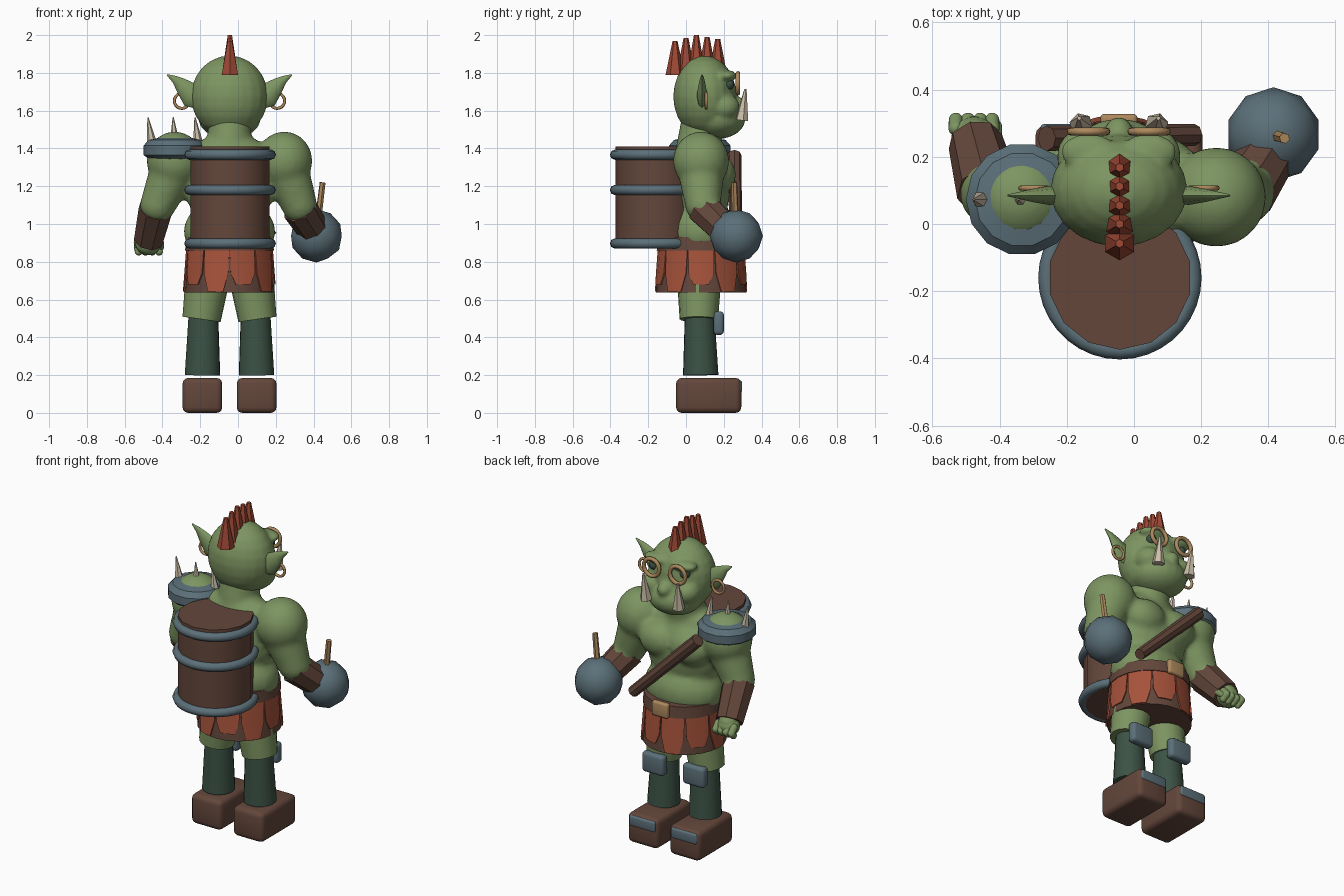
import bpy, bmesh, math
from mathutils import Vector, Matrix

if "Cube" in bpy.data.objects:
    bpy.data.objects.remove(bpy.data.objects["Cube"])

CX = -0.045  # body centre line


def mat(name, col):
    m = bpy.data.materials.new(name)
    m.diffuse_color = (*col, 1)
    m.use_nodes = True
    m.node_tree.nodes["Principled BSDF"].inputs["Base Color"].default_value = m.diffuse_color
    return m


GREEN = mat("green skin", (0.205, 0.30, 0.12))
BROWN = mat("brown leather", (0.125, 0.062, 0.043))
STEEL = mat("steel grey", (0.105, 0.16, 0.19))
BOOT = mat("dark green cloth", (0.045, 0.085, 0.06))
GOLD = mat("tan brass", (0.42, 0.25, 0.11))
BONE = mat("bone", (0.60, 0.52, 0.39))
CLOTH = mat("orange cloth", (0.38, 0.085, 0.043))
HAIR = mat("red hair", (0.34, 0.065, 0.035))


def obj(name, bm, m, angle=30):
    bmesh.ops.recalc_face_normals(bm, faces=bm.faces)
    me = bpy.data.meshes.new(name)
    bm.to_mesh(me)
    bm.free()
    o = bpy.data.objects.new(name, me)
    bpy.context.collection.objects.link(o)
    me.materials.append(m)
    if angle:
        bpy.ops.object.select_all(action='DESELECT')
        o.select_set(True)
        bpy.context.view_layer.objects.active = o
        bpy.ops.object.shade_smooth_by_angle(angle=math.radians(angle))
    return o


def add_ball(bm, c, r, rot=None):
    M = Matrix.Translation(c) @ (rot or Matrix()) @ Matrix.Diagonal((*r, 1))
    bmesh.ops.create_uvsphere(bm, u_segments=20, v_segments=12, radius=1, matrix=M)


def add_rod(bm, a, b, r1, r2, n, spin=0):
    a, b = Vector(a), Vector(b)
    q = (b - a).to_track_quat('Z', 'Y').to_matrix().to_4x4()
    M = Matrix.Translation((a + b) / 2) @ q @ Matrix.Rotation(spin, 4, 'Z')
    bmesh.ops.create_cone(bm, cap_ends=True, segments=n, radius1=r1, radius2=r2,
                          depth=(b - a).length, matrix=M)


def rod(name, a, b, r1, r2, n, m, angle=30, spin=0):
    bm = bmesh.new()
    add_rod(bm, a, b, r1, r2, n, spin)
    return obj(name, bm, m, angle)


def limb(bm, a, b, r1, r2):
    add_rod(bm, a, b, r1, r2, 20)
    add_ball(bm, a, (r1,) * 3)
    add_ball(bm, b, (r2,) * 3)


def box(name, c, s, m, bevel=0.02):
    bm = bmesh.new()
    bmesh.ops.create_cube(bm, size=1, matrix=Matrix.Translation(c) @ Matrix.Diagonal((*s, 1)))
    bmesh.ops.bevel(bm, geom=bm.edges[:], offset=bevel, segments=3, profile=0.5, affect='EDGES')
    return obj(name, bm, m, 40)


def ring(name, c, R, r, m, rot=(0, 0, 0), n=36):
    bpy.ops.mesh.primitive_torus_add(location=c, rotation=rot, major_radius=R, minor_radius=r,
                                     major_segments=n, minor_segments=8)
    o = bpy.context.object
    o.name = name
    o.data.materials.append(m)
    bpy.ops.object.shade_smooth()
    return o


def remesh(o, voxel, it=4):
    d = o.modifiers.new("fuse", 'REMESH')
    d.mode, d.voxel_size, d.use_smooth_shade = 'VOXEL', voxel, True
    s = o.modifiers.new("soften", 'SMOOTH')
    s.factor, s.iterations = 0.5, it


# torso, shoulders and arms fused into one skin
bm = bmesh.new()
add_ball(bm, (CX, 0.08, 1.20), (0.235, 0.155, 0.26))
add_ball(bm, (CX, 0.08, 0.96), (0.245, 0.185, 0.18))
add_ball(bm, (CX, 0.06, 1.37), (0.22, 0.125, 0.10))
limb(bm, (CX, 0.06, 1.36), (CX, 0.09, 1.55), 0.12, 0.115)
for s in (-1, 1):
    add_ball(bm, (CX + s * 0.105, 0.17, 1.26), (0.13, 0.095, 0.105))
    add_ball(bm, (CX + s * 0.29, 0.08, 1.335), (0.15, 0.15, 0.155))
    if s < 0:
        elbow, wrist = (-0.425, 0.09, 1.10), (-0.475, 0.26, 0.91)
    else:
        elbow, wrist = (0.325, 0.09, 1.10), (0.41, 0.23, 0.94)
    limb(bm, (CX + s * 0.30, 0.08, 1.28), elbow, 0.125, 0.095)
    limb(bm, elbow, wrist, 0.085, 0.06)
remesh(obj("torso_and_arms", bm, GREEN), 0.018)

# head with jaw, brow and nose
bm = bmesh.new()
add_ball(bm, (CX, 0.10, 1.675), (0.205, 0.168, 0.217))
add_ball(bm, (CX, 0.165, 1.555), (0.165, 0.15, 0.105))
add_ball(bm, (CX, 0.265, 1.63), (0.045, 0.055, 0.045))
for s in (-1, 1):
    add_ball(bm, (CX + s * 0.09, 0.215, 1.785), (0.085, 0.055, 0.03))
    add_ball(bm, (CX + s * 0.11, 0.20, 1.62), (0.075, 0.085, 0.07))
remesh(obj("head", bm, GREEN), 0.013, 3)

for s, side in ((-1, "left"), (1, "right")):
    # pointed ear as a curved flattened loft
    bm = bmesh.new()
    prev = None
    for d, z, h, w in ((0.15, 1.66, 0.05, 0.026), (0.21, 1.685, 0.058, 0.028),
                       (0.255, 1.73, 0.038, 0.02), (0.29, 1.765, 0.018, 0.012), (0.33, 1.79, 0.003, 0.003)):
        cur = [bm.verts.new((CX + s * (d - 0.5 * h * math.sin(t)), 0.085 + w * math.cos(t),
                             z + h * math.sin(t))) for t in [i * math.tau / 8 for i in range(8)]]
        if prev:
            for i in range(8):
                bm.faces.new((prev[i], prev[(i + 1) % 8], cur[(i + 1) % 8], cur[i]))
        else:
            bm.faces.new(cur)
        prev = cur
    bm.faces.new(prev)
    obj(side + "_ear", bm, GREEN, 45)
    ring(side + "_earring", (CX + s * 0.252, 0.107, 1.652), 0.04, 0.008, GOLD, (math.pi / 2, 0, 0), 20)

    # eye, eyepiece and tusk
    bm = bmesh.new()
    add_ball(bm, (CX + s * 0.107, 0.225, 1.74), (0.03, 0.03, 0.03))
    obj(side + "_eye", bm, BOOT)
    ring(side + "_eyepiece", (CX + s * 0.09, 0.275, 1.745), 0.053, 0.012, GOLD, (math.pi / 2, 0, 0), 24)
    rod(side + "_tusk", (CX + s * 0.112, 0.295, 1.55), (CX + s * 0.118, 0.315, 1.715),
        0.036, 0.006, 6, BONE, 0)

    # leg, knee pad and boot
    rod(side + "_thigh", (CX + s * 0.115, 0.07, 0.72), (CX + s * 0.148, 0.068, 0.495),
        0.118, 0.102, 16, GREEN)
    rod(side + "_shin", (CX + s * 0.143, 0.078, 0.20), (CX + s * 0.138, 0.072, 0.53),
        0.094, 0.078, 20, BOOT)
    box(side + "_knee_pad", (CX + s * 0.14, 0.173, 0.475), (0.15, 0.055, 0.125), STEEL)
    box(side + "_boot", (CX + s * 0.1435, 0.12, 0.0925), (0.21, 0.345, 0.185), BROWN, 0.03)
    box(side + "_toe_plate", (CX + s * 0.1435, 0.28, 0.14), (0.18, 0.035, 0.065), STEEL, 0.012)

# mohawk spikes
for i, (y, z) in enumerate(((-0.058, 1.97), (0.0, 1.985), (0.055, 2.0), (0.112, 1.99), (0.168, 1.98))):
    rod(f"mohawk_spike_{i}", (CX + 0.002, y, 1.79), (CX + 0.002, y, z), 0.05, 0.013, 6, HAIR, 0)

# bracers
rod("left_bracer", (-0.433, 0.10, 1.085), (-0.472, 0.245, 0.915), 0.096, 0.082, 8, BROWN, 0)
rod("right_bracer", (0.325, 0.09, 1.085), (0.415, 0.23, 0.945), 0.094, 0.082, 8, BROWN, 0)

# left fist with curled fingers and thumb
bm = bmesh.new()
add_ball(bm, (-0.475, 0.26, 0.895), (0.068, 0.06, 0.06))
for i in range(4):
    x = -0.53 + i * 0.036
    limb(bm, (x, 0.285, 0.905), (x, 0.31, 0.875), 0.022, 0.021)
    limb(bm, (x, 0.31, 0.875), (x + 0.004, 0.285, 0.853), 0.021, 0.02)
limb(bm, (-0.415, 0.25, 0.91), (-0.41, 0.29, 0.875), 0.022, 0.018)
obj("left_fist", bm, GREEN)

# bomb in the other hand
bm = bmesh.new()
bmesh.ops.create_icosphere(bm, subdivisions=2, radius=0.141, matrix=Matrix.Translation((0.415, 0.266, 0.937)))
obj("bomb", bm, STEEL, 30)
rod("fuse_stick", (0.425, 0.262, 1.03), (0.448, 0.255, 1.22), 0.018, 0.016, 6, GOLD, 0)

# shoulder plate: a flat dished disc with spikes
bm = bmesh.new()
prof = [(0.09, 1.455), (0.14, 1.445), (0.167, 1.415), (0.167, 1.365), (0.14, 1.345), (0.09, 1.345)]
n = 14
P = [[bm.verts.new((-0.333 + r * math.cos(i * math.tau / n), 0.073 + r * math.sin(i * math.tau / n), z))
      for r, z in prof] for i in range(n)]
for i in range(n):
    for j in range(len(prof)):
        k = (j + 1) % len(prof)
        bm.faces.new((P[i][j], P[(i + 1) % n][j], P[(i + 1) % n][k], P[i][k]))
obj("shoulder_plate", bm, STEEL, 35)
for i, (x, xt) in enumerate(((-0.455, -0.477), (-0.335, -0.343), (-0.21, -0.228))):
    rod(f"shoulder_spike_{i}", (x, 0.073, 1.42), (xt, 0.073, 1.565), 0.028, 0.003, 6, BONE, 0)

# barrel and hoops
rod("barrel", (-0.042, -0.16, 0.875), (-0.042, -0.16, 1.41), 0.214, 0.214, 14, BROWN)
for i, z in enumerate((0.897, 1.18, 1.367)):
    ring(f"barrel_hoop_{i}", (-0.042, -0.16, z), 0.216, 0.027, STEEL)

# kilt lining and tapering cloth panels
rod("kilt_lining", (CX, 0.08, 0.637), (CX, 0.08, 0.875), 0.24, 0.222, 24, BROWN)
bm = bmesh.new()
N = 10
for k in range(N):
    a0 = (k + 0.5) * math.tau / N + math.pi / 2
    low = 0.642 if k % 2 == 0 else 0.68
    rows = []
    for z, half in ((0.875, 0.305), (0.74, 0.285), (low, 0.175)):
        R = 0.222 + (0.875 - z) * 0.076
        rows.append([[bm.verts.new((CX + (R + o) * math.cos(a0 + f * half), 0.08 + (R + o) * math.sin(a0 + f * half), z))
                      for f in (-1, 0, 1)] for o in (0.007, -0.005)])
    for u, v in zip(rows, rows[1:]):
        for j in range(2):
            for o in range(2):
                bm.faces.new((u[o][j], u[o][j + 1], v[o][j + 1], v[o][j]))
        for j in (0, 2):
            bm.faces.new((u[0][j], v[0][j], v[1][j], u[1][j]))
    for r in (rows[0], rows[-1]):
        for j in range(2):
            bm.faces.new((r[0][j], r[0][j + 1], r[1][j + 1], r[1][j]))
obj("kilt_panels", bm, CLOTH, 30)

# belt, buckle and chest strap
rod("belt", (CX, 0.08, 0.86), (CX, 0.08, 0.93), 0.235, 0.23, 20, BROWN)
box("buckle", (CX, 0.31, 0.90), (0.11, 0.035, 0.09), GOLD, 0.012)
rod("chest_strap", (0.18, 0.265, 0.93), (-0.26, 0.255, 1.365), 0.033, 0.038, 8, BROWN)
